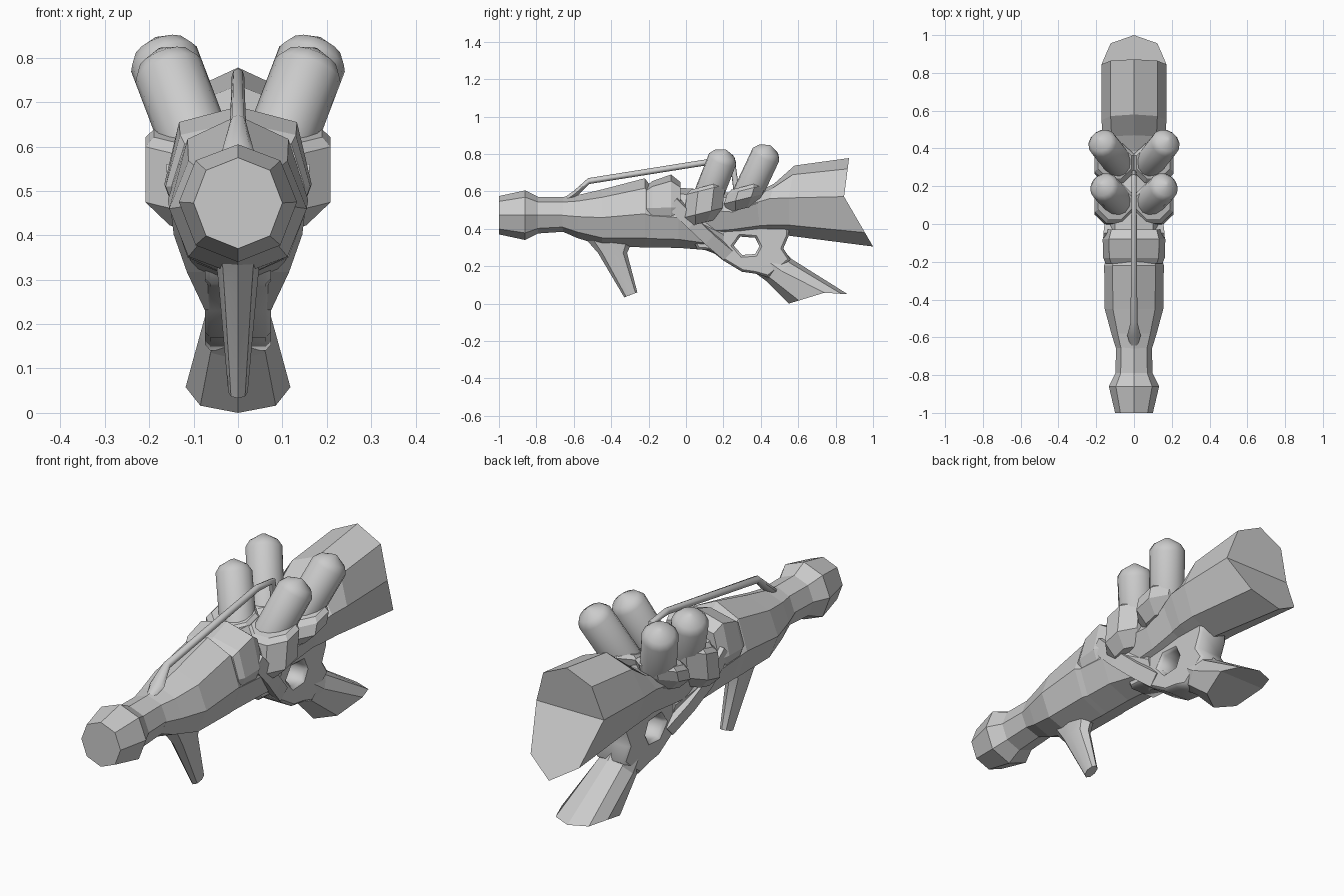
import bpy, bmesh, math
from mathutils import Vector

if "Cube" in bpy.data.objects:
    bpy.data.objects.remove(bpy.data.objects["Cube"])


def make_object(name, bm, smooth=None):
    bmesh.ops.recalc_face_normals(bm, faces=bm.faces)
    mesh = bpy.data.meshes.new(name)
    bm.to_mesh(mesh)
    bm.free()
    ob = bpy.data.objects.new(name, mesh)
    bpy.context.collection.objects.link(ob)
    if smooth:
        bpy.ops.object.select_all(action='DESELECT')
        ob.select_set(True)
        bpy.context.view_layer.objects.active = ob
        bpy.ops.object.shade_smooth_by_angle(angle=math.radians(smooth))
    return ob


def skin(name, rings, smooth=None, split_caps=False):
    """Loft a list of equal rings and close both ends."""
    bm = bmesh.new()
    rows = [[bm.verts.new(p) for p in r] for r in rings]
    n = len(rows[0])
    for a, b in zip(rows, rows[1:]):
        for i in range(n):
            bm.faces.new((a[i], a[(i + 1) % n], b[(i + 1) % n], b[i]))
    for r in (rows[0], rows[-1]):
        if split_caps:      # creased end, folded across the middle
            bm.faces.new([r[i] for i in (6, 7, 0, 1, 2)])
            bm.faces.new(r[2:7])
        else:
            bm.faces.new(r)
    return make_object(name, bm, smooth)


def octagon(w, top, mid, bot, k=0.72):
    """Symmetric octagon; top, mid and bot are (y, z) points, w the half width."""
    t, m, b = (Vector((0, *p)) for p in (top, mid, bot))
    tm, bm_ = m.lerp(t, k), m.lerp(b, k)
    x, xd = Vector((w, 0, 0)), Vector((w * k, 0, 0))
    return [t, tm + xd, m + x, bm_ + xd, b, bm_ - xd, m - x, tm - xd]


def hull(name, rows, k=0.72):
    """Upright octagon sections: (y, half width, top z, mid z, bottom z)."""
    return skin(name, [octagon(w, (y, t), (y, m), (y, b), k) for y, w, t, m, b in rows])


def circle(center, axis, r, n, turn=0.0):
    axis = Vector(axis).normalized()
    u = axis.cross(Vector((0, 1, 0))).normalized()
    v = axis.cross(u)
    return [Vector(center) + r * (u * math.cos(a) + v * math.sin(a))
            for a in (2 * math.pi * i / n + turn for i in range(n))]


# barrel and fore body
hull("muzzle", [(-1, .10, .575, .473, .37), (-.86, .133, .605, .475, .34),
                (-.79, .098, .57, .473, .375), (-.64, .095, .57, .475, .385)])
hull("fore_body", [(-.66, .095, .57, .472, .385), (-.58, .12, .58, .465, .35),
                   (-.45, .155, .61, .46, .31), (-.22, .158, .67, .48, .30),
                   (-.19, .15, .63, .47, .30), (-.04, .15, .61, .46, .298),
                   (.10, .125, .56, .42, .287), (.20, .085, .50, .37, .25)])
hull("collar", [(-.21, .15, .63, .51, .42), (-.18, .163, .655, .51, .40),
                (-.08, .166, .69, .515, .40), (-.03, .15, .65, .51, .42)], k=.8)
hull("core", [(-.05, .14, .62, .50, .34), (.10, .14, .61, .50, .34),
              (.25, .14, .59, .49, .36), (.42, .15, .60, .55, .37)])

# flared shoulder stock
skin("stock", [octagon(.14, (.36, .585), (.34, .53), (.36, .37)),
               octagon(.165, (.47, .64), (.45, .562), (.46, .365)),
               octagon(.172, (.58, .738), (.55, .565), (.55, .363)),
               octagon(.172, (.872, .778), (.845, .572), (1.0, .305))], split_caps=True)

# flared rear grip
skin("rear_grip", [octagon(.072, (.50, .30), (.44, .225), (.375, .16)),
                   octagon(.086, (.57, .235), (.51, .175), (.43, .12)),
                   octagon(.118, (.865, .05), (.74, .058), (.55, .0))], split_caps=True)

# fore grip
skin("fore_grip", [octagon(.05, (-.28, .35), (-.40, .35), (-.54, .35)),
                   octagon(.042, (-.315, .27), (-.39, .27), (-.47, .27)),
                   octagon(.022, (-.26, .06), (-.295, .047), (-.33, .033))], smooth=40)

# grip frame: side profile with finger hole
outline = [(0, .42), (.06, .29), (.13, .285), (.2, .23), (.3, .17), (.37, .16),
           (.44, .14), (.56, .235), (.52, .295), (.55, .365), (.55, .42)]
hole = [(.255, .31), (.29, .358), (.37, .352), (.392, .306), (.37, .265), (.3, .26)]
curve = bpy.data.curves.new("grip_frame", 'CURVE')
curve.dimensions = '2D'
curve.fill_mode = 'BOTH'
curve.extrude = .062
curve.bevel_depth = .012
curve.bevel_resolution = 0
curve.offset = -.012
for loop in (outline, hole):
    sp = curve.splines.new('POLY')
    sp.points.add(len(loop) - 1)
    for p, (y, z) in zip(sp.points, loop):
        p.co = (y, z, 0, 1)
    sp.use_cyclic_u = True
frame = bpy.data.objects.new("grip_frame", curve)
frame.rotation_euler = (math.pi / 2, 0, math.pi / 2)
bpy.context.collection.objects.link(frame)

for side, s in (("right", 1), ("left", -1)):
    # diagonal strap from collar to grip frame
    rings = []
    for y, z, x in ((-.08, .53, .158), (.03, .42, .145), (.12, .335, .115), (.22, .25, .075)):
        rings.append([(s * (x + dx), y + d, z + d)
                      for dx, d in ((0, -.018), (.004, .03), (-.07, .045), (-.07, -.018))])
    skin("strap_" + side, rings)

    # canisters in cups: (middle y, y slope, top z, cup bottom lift)
    for label, y0, slope, top, lift in (("front", .167, .39, .772, 0), ("back", .382, .47, .797, .075)):
        axis = Vector((s * .38, slope, 1))
        unit = axis.normalized()
        at = lambda z: Vector((s * .13, y0, .7)) + axis * (z - .7)
        end = at(top)
        skin(f"canister_{label}_{side}",
             [circle(at(.54), axis, .079, 14), circle(end, axis, .079, 14),
              circle(end + unit * .028, axis, .06, 14), circle(end + unit * .054, axis, .008, 14)],
             smooth=35)
        cup = []
        for x, dy, z, r in ((.075, -.085, .43 + lift, .085), (.102, -.075, .485 + lift, .115),
                            (.102, -.06, .61, .115), (.102, -.055, .63, .095)):
            cup.append(circle((s * x, y0 + dy, z), (0, -.25, 1), r, 8, math.pi / 8))
        skin(f"cup_{label}_{side}", cup)

# top carry rail
path = [((0, -.64, .555), .02), ((0, -.59, .59), .036), ((0, -.52, .655), .018),
        ((0, .14, .76), .014), ((0, .25, .75), .014), ((0, .275, .56), .014)]
rings = []
for i, (p, r) in enumerate(path):
    a = Vector(path[max(i - 1, 0)][0])
    b = Vector(path[min(i + 1, len(path) - 1)][0])
    d = (b - a).normalized()
    u, v = Vector((1, 0, 0)), d.cross(Vector((1, 0, 0)))
    rings.append([Vector(p) + r * u * math.cos(t) + .016 * v * math.sin(t)
                  for t in (math.tau * k / 8 for k in range(8))])
skin("top_rail", rings, smooth=50)
